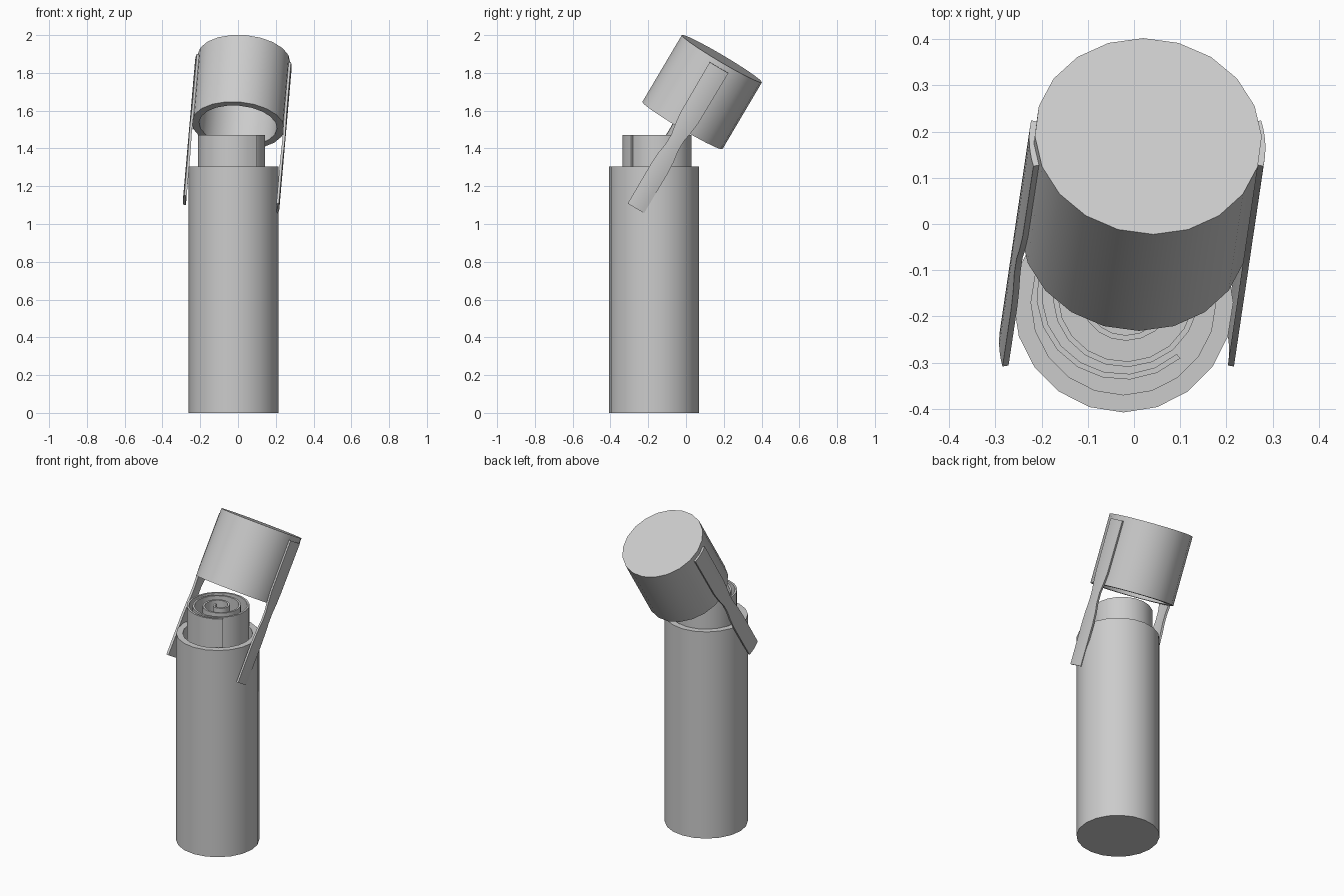
import bpy, bmesh, math
from mathutils import Matrix

if "Cube" in bpy.data.objects:
    bpy.data.objects.remove(bpy.data.objects["Cube"])

SIDES = 20


def finish(name, bm, matrix=Matrix()):
    bmesh.ops.recalc_face_normals(bm, faces=bm.faces)
    mesh = bpy.data.meshes.new(name)
    bm.to_mesh(mesh)
    bm.free()
    obj = bpy.data.objects.new(name, mesh)
    obj.matrix_world = matrix
    bpy.context.collection.objects.link(obj)
    bpy.ops.object.select_all(action='DESELECT')
    obj.select_set(True)
    bpy.context.view_layer.objects.active = obj
    bpy.ops.object.shade_smooth_by_angle(angle=math.radians(35))
    return obj


def cup(name, profile, matrix):
    """Open container: rings of (radius, z), both ends closed."""
    bm = bmesh.new()
    rings = []
    for r, z in profile:
        rings.append([bm.verts.new((r * math.cos(a), r * math.sin(a), z))
                      for a in (2 * math.pi * i / SIDES for i in range(SIDES))])
    for lo, hi in zip(rings, rings[1:]):
        for i in range(SIDES):
            j = (i + 1) % SIDES
            bm.faces.new((lo[i], lo[j], hi[j], hi[i]))
    bm.faces.new(rings[0])
    bm.faces.new(rings[-1])
    return finish(name, bm, matrix)


def bar(name, sections, matrix):
    """Sweep a list of four-point sections into a closed bar."""
    bm = bmesh.new()
    loops = [[bm.verts.new(p) for p in s] for s in sections]
    for a, b in zip(loops, loops[1:]):
        for i in range(4):
            j = (i + 1) % 4
            bm.faces.new((a[i], a[j], b[j], b[i]))
    bm.faces.new(loops[0])
    bm.faces.new(loops[-1])
    return finish(name, bm, matrix)


# Hollow tube body
cup("case_body", [(0.238, 0), (0.238, 1.305), (0.2, 1.305), (0.2, 0.06)],
    Matrix.Translation((-0.023, -0.17, 0)))

# Tilted, lifted cap
cap_matrix = (Matrix.Translation((0.031, 0.19, 1.875))
              @ Matrix.Rotation(math.radians(5), 4, 'Y')
              @ Matrix.Rotation(math.radians(-30.5), 4, 'X'))
cup("cap", [(0.2465, 0), (0.2465, -0.412), (0.207, -0.412), (0.207, -0.05)], cap_matrix)

# Curved side straps with a narrow waist: (distance down the cap axis, half width)
waist = [(-0.03, 0.056), (-0.34, 0.054), (-0.41, 0.046), (-0.46, 0.037),
         (-0.52, 0.037), (-0.58, 0.046), (-0.65, 0.05), (-0.897, 0.049)]


def strap(name, side):
    bm = bmesh.new()
    cols = 6
    grids = []
    for radius in (0.2565, 0.243):
        grid = []
        for z, half in waist:
            row = []
            for k in range(cols + 1):
                a = (2 * k / cols - 1) * math.asin(half / 0.25)
                row.append(bm.verts.new((side * radius * math.cos(a), radius * math.sin(a), z)))
            grid.append(row)
        for r0, r1 in zip(grid, grid[1:]):
            for k in range(cols):
                bm.faces.new((r0[k], r0[k + 1], r1[k + 1], r1[k]))
        grids.append(grid)
    # Close the edges between outer and inner skins
    rims = [g[0] + [r[-1] for r in g[1:]] + g[-1][-2::-1] + [r[0] for r in g[-2:0:-1]]
            for g in grids]
    n = len(rims[0])
    for i in range(n):
        j = (i + 1) % n
        bm.faces.new((rims[0][i], rims[0][j], rims[1][j], rims[1][i]))
    finish(name, bm, cap_matrix)


strap("strap_right", 1)
strap("strap_left", -1)

# Rolled sheet inside the body: (turns, radius) from the outer flap inwards
roll = [(0, 0.192), (1, 0.168), (2, 0.112), (3, 0.045), (3.4, 0.03)]
sections = []
for i in range(int(3.4 * 20) + 1):
    t = i / 20
    for (t0, r0), (t1, r1) in zip(roll, roll[1:]):
        if t0 <= t <= t1:
            r = r0 + (r1 - r0) * (t - t0) / (t1 - t0)
            break
    a = math.radians(-48) - 2 * math.pi * t
    c, s = math.cos(a), math.sin(a)
    q = r - 0.012
    sections.append([(r * c, r * s, 0.07), (r * c, r * s, 1.472),
                     (q * c, q * s, 1.472), (q * c, q * s, 0.07)])
bar("rolled_sheet", sections, Matrix.Translation((-0.028, -0.148, 0)))
